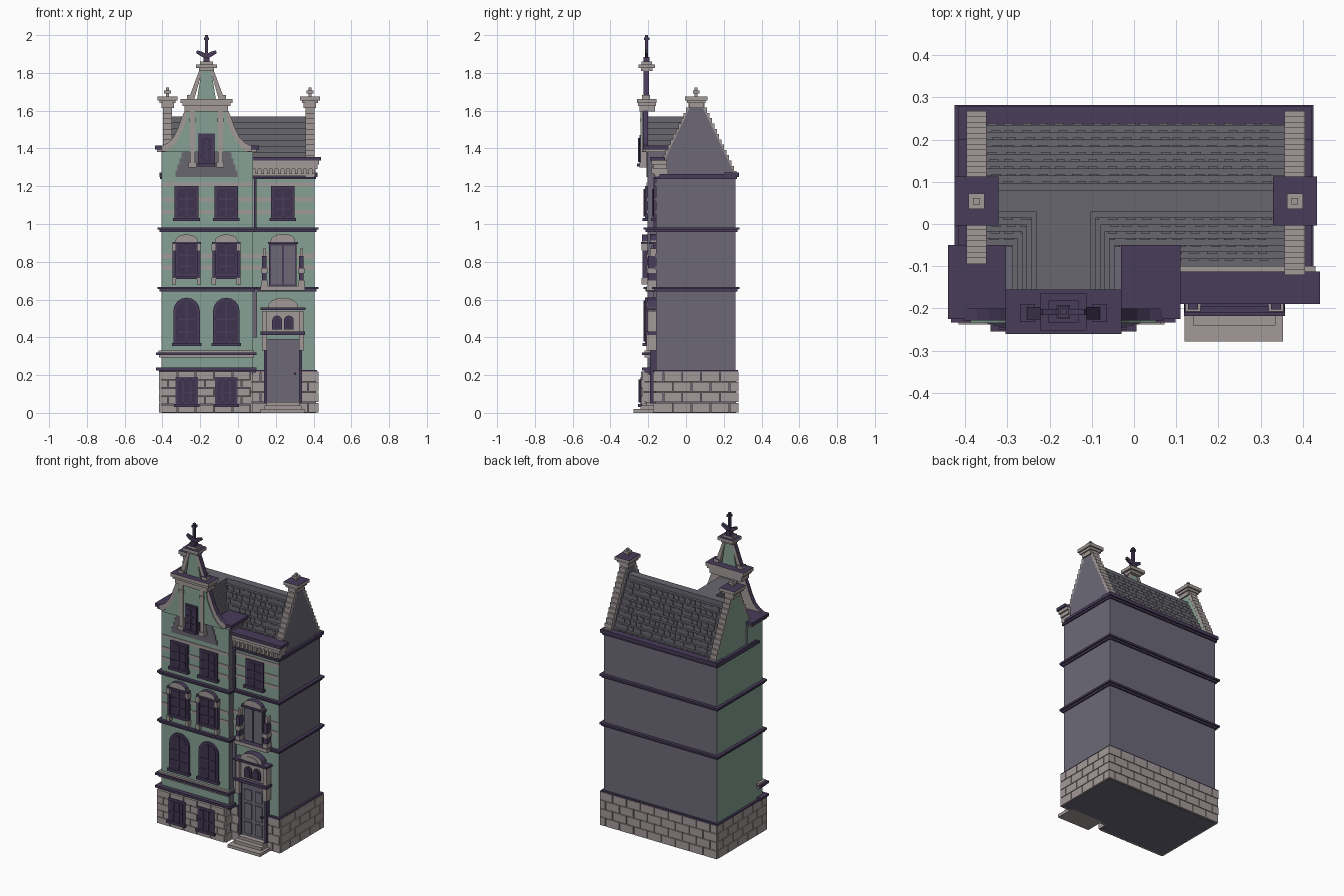
import bpy, bmesh, math, random

if "Cube" in bpy.data.objects:
    bpy.data.objects.remove(bpy.data.objects["Cube"])
random.seed(4)

def lin(c):
    c /= 255
    return c / 12.92 if c <= 0.04045 else ((c + 0.055) / 1.055) ** 2.4

NAMES = {"green": (134, 161, 149), "stone": (163, 154, 153), "purple": (72, 60, 90),
         "slate": (108, 105, 119), "glass": (62, 52, 78), "roof": (104, 103, 111)}
MATS, IDX = [], {}
for n, rgb in NAMES.items():
    m = bpy.data.materials.new(n)
    m.diffuse_color = (*[lin(c) for c in rgb], 1)
    m.use_nodes = True
    m.node_tree.nodes["Principled BSDF"].inputs["Base Color"].default_value = m.diffuse_color
    IDX[n] = len(MATS)
    MATS.append(m)
parts = {}

def prism(part, pts, a, b, mat, axis="y"):
    """Extrude a profile (x,z) along y, or (y,z) along x. 'wall' and 'trim' colour by direction."""
    bm = parts.setdefault(part, bmesh.new())
    put = (lambda p, t: (p[0], t, p[1])) if axis == "y" else (lambda p, t: (t, p[0], p[1]))
    va = [bm.verts.new(put(p, a)) for p in pts]
    vb = [bm.verts.new(put(p, b)) for p in pts]
    k = len(pts)
    faces = [bm.faces.new(va), bm.faces.new(vb)]
    faces += [bm.faces.new((va[i], va[(i + 1) % k], vb[(i + 1) % k], vb[i])) for i in range(k)]
    bmesh.ops.recalc_face_normals(bm, faces=faces)
    for f in faces:
        f.normal_update()
        if mat == "wall":
            f.material_index = IDX["green" if f.normal.y < -.5 or f.normal.x < -.5 else "slate"]
        elif mat == "trim":
            f.material_index = IDX["purple" if f.normal.z > .1 else "stone"]
        else:
            f.material_index = IDX[mat]

def box(part, x0, x1, y0, y1, z0, z1, mat):
    prism(part, [(x0, z0), (x1, z0), (x1, z1), (x0, z1)], y0, y1, mat)

def arch(x0, x1, z0, z1, rise):
    c, r = (x0 + x1) / 2, (x1 - x0) / 2
    return [(x0, z0), (x1, z0)] + [(c + r * math.cos(t * math.pi / 8), z1 - rise + rise * math.sin(t * math.pi / 8))
                                   for t in range(9)]

CX, BAY, FRONT = -0.167, -0.205, -0.16

# walls
box("main_walls", -.405, .405, FRONT, .262, .2, 1.25, "wall")
box("bay_walls", -.405, .08, BAY, -.05, .2, 1.39, "wall")

# stone base with separate blocks
box("base_core", -.406, .413, -.161, .266, 0, .22, "slate")
box("base_core", -.406, .07, -.222, -.1, 0, .22, "slate")

def blocks(a, b, fixed, out, axis, rows=4, w=.1):
    h = .22 / rows
    for r in range(rows):
        t = a - (w / 2 if r % 2 else 0)
        while t < b - .005:
            s, e = max(t, a) + .0025, min(t + w, b) - .0025
            t += w
            if e - s < .01:
                continue
            z0, z1 = r * h + .002, (r + 1) * h - .002
            lo, hi = min(fixed, fixed + out), max(fixed, fixed + out)
            if axis == "x":
                box("base_blocks", s, e, lo, hi, z0, z1, "stone")
            else:
                box("base_blocks", lo, hi, s, e, z0, z1, "stone")

blocks(-.418, .425, .265, .014, "x")
blocks(-.17, .279, .411, .014, "y")
blocks(-.235, .279, -.404, -.014, "y")
blocks(.07, .425, -.16, -.014, "x")
blocks(-.418, .075, -.22, -.018, "x", 5, .097)
blocks(-.235, -.17, .066, .012, "y")

# string courses running round the house
def course(z, h, p, bay=True):
    box("string_courses", -.405 - p, .405 + p, FRONT - p, .262 + p, z, z + h, "purple")
    if bay:
        box("string_courses", -.405 - p, .08 + p, BAY - p, -.1, z, z + h, "purple")

for z in (.655, .97):
    course(z - .012, .012, .01)
    course(z, .012, .02)
course(.215, .012, .014)
course(1.237, .012, .009, False)
for z, h, p, m in ((.225, .014, .028, "purple"), (.293, .014, .014, "stone"), (.307, .014, .028, "purple"),
                   (.321, .01, .016, "stone")):
    box("bay_plinth_bands", -.405 - p, .07 + p, BAY - p, -.15, z, z + h, m)

# pale brick stripes on the front
for z in (.77, .83, 1.065, 1.13, 1.21):
    box("front_stripes", -.404, .079, BAY - .004, BAY + .01, z - .01, z + .01, "stone")
    box("front_stripes", .08, .404, FRONT - .004, FRONT + .01, z - .01, z + .01, "stone")

# windows: frame, panes split by bars, sill
def window(x0, x1, z0, z1, y, rise=0, cols=2, rows=3):
    shape = arch(x0, x1, z0, z1, rise) if rise else [(x0, z0), (x1, z0), (x1, z1), (x0, z1)]
    prism("window_frames", shape, y - .012, y + .01, "purple")
    e = .014
    inner = arch(x0 + e, x1 - e, z0 + e, z1 - e, rise * .8) if rise else \
        [(x0 + e, z0 + e), (x1 - e, z0 + e), (x1 - e, z1 - e), (x0 + e, z1 - e)]
    prism("window_panes", inner, y - .015, y, "glass")
    top = z1 - e - rise * .5
    for i in range(1, cols):
        x = x0 + (x1 - x0) * i / cols
        box("window_bars", x - .005, x + .005, y - .021, y, z0 + e, z1 - e, "purple")
    for j in range(1, rows):
        z = z0 + (top - z0) * j / rows
        box("window_bars", x0 + e, x1 - e, y - .02, y, z - .004, z + .004, "purple")
    box("window_sills", x0 - .008, x1 + .008, y - .025, y, z0 - .01, z0 + .006, "purple")

for c in (-.272, -.062):
    window(c - .06, c + .06, .04, .19, -.23, 0, 3, 2)
    window(c - .07, c + .07, .365, .61, BAY, .07)
    window(c - .063, c + .063, .72, .905, BAY)
    window(c - .063, c + .063, 1.025, 1.2, BAY)
    # arched stone hoods, side posts and brackets of the second floor
    prism("window_hoods", arch(c - .06, c + .06, .905, .945, .035), BAY - .028, BAY, "trim")
    box("window_hoods", c - .075, c + .075, BAY - .032, BAY, .893, .906, "purple")
    for s in (-1, 1):
        x = c + s * .066
        box("window_brackets", x - .008, x + .008, BAY - .024, BAY, .69, .89, "purple")
        box("window_brackets", x - .011, x + .011, BAY - .03, BAY, .68, .715, "stone")
        box("window_brackets", x - .011, x + .011, BAY - .03, BAY, .86, .893, "stone")
window(.175, .3, 1.025, 1.2, FRONT)

# entrance: steps, door, small arched windows, hood, balcony door
box("steps", .12, .353, -.278, -.15, 0, .02, "stone")
box("steps", .14, .335, -.24, -.15, .02, .04, "stone")
box("steps", .15, .325, -.21, -.15, .04, .058, "stone")
D = 0.238
box("front_door", D - .088, D + .088, FRONT - .018, FRONT, .05, .39, "slate")
for s in (-1, 1):
    box("door_surround", D + s * .092 - .008, D + s * .092 + .008, FRONT - .03, FRONT, .05, .4, "purple")
    for z0, z1 in ((.075, .15), (.17, .27), (.29, .36)):
        box("door_panels", D + s * .038 - .026, D + s * .038 + .026, FRONT - .025, FRONT, z0, z1, "slate")
    box("door_brackets", D + s * .098 - .014, D + s * .098 + .014, FRONT - .05, FRONT, .33, .415, "stone")
    box("door_brackets", D + s * .098 - .012, D + s * .098 + .012, FRONT - .045, FRONT, .43, .54, "stone")
    prism("small_windows", arch(D + s * .031 - .026, D + s * .031 + .026, .442, .515, .026),
          FRONT - .036, FRONT, "purple")
    prism("small_window_panes", arch(D + s * .031 - .015, D + s * .031 + .015, .452, .503, .015),
          FRONT - .041, FRONT, "glass")
box("door_knob", D + .055, D + .068, FRONT - .032, FRONT, .2, .213, "purple")
box("door_shelf", D - .118, D + .118, FRONT - .058, FRONT, .413, .43, "purple")
box("overlight_panel", D - .09, D + .09, FRONT - .028, FRONT, .43, .54, "stone")
box("overlight_hood", D - .12, D + .12, FRONT - .058, FRONT, .545, .558, "purple")
prism("overlight_hood", arch(D - .08, D + .08, .558, .61, .05), FRONT - .045, FRONT, "trim")
prism("overlight_hood", arch(D - .05, D + .05, .558, .59, .03), FRONT - .05, FRONT, "stone")
box("balcony_ledge", D - .118, D + .118, FRONT - .05, FRONT, .648, .672, "trim")
box("balcony_door", D - .073, D + .073, FRONT - .016, FRONT, .672, .9, "purple")
for s in (-1, 1):
    box("balcony_door_leaves", D + s * .034 - .029, D + s * .034 + .029, FRONT - .022, FRONT, .68, .885, "slate")
    box("balcony_posts", D + s * .098 - .012, D + s * .098 + .012, FRONT - .042, FRONT, .672, .83, "purple")
    box("balcony_posts", D + s * .098 - .018, D + s * .098 + .018, FRONT - .047, FRONT, .74, .765, "stone")
    box("balcony_posts", D + s * .098 - .016, D + s * .098 + .016, FRONT - .045, FRONT, .672, .7, "stone")
    box("balcony_posts", D + s * .098 - .008, D + s * .098 + .008, FRONT - .03, FRONT, .83, .87, "stone")
box("balcony_hood", D - .08, D + .08, FRONT - .035, FRONT, .893, .906, "purple")
prism("balcony_hood", arch(D - .065, D + .065, .906, .948, .036), FRONT - .03, FRONT, "trim")

# drainpipe in the corner beside the bay
box("drainpipe", .084, .098, FRONT - .012, FRONT, .98, 1.25, "purple")
box("drainpipe", .08, .1, FRONT - .012, FRONT, .4, .65, "slate")

# right front cornice with small blocks
box("front_cornice", .08, .41, -.168, -.1, 1.255, 1.29, "stone")
box("front_cornice", .08, .42, -.176, -.1, 1.29, 1.315, "stone")
box("front_cornice", .08, .43, -.183, -.1, 1.315, 1.335, "stone")
box("front_cornice", .08, .44, -.19, -.112, 1.335, 1.355, "purple")
for i in range(11):
    x = .1 + i * .03
    box("cornice_blocks", x - .007, x + .007, -.182, -.12, 1.265, 1.3, "stone")

# eaves at the back and sides
box("back_eave", -.416, .42, .2, .28, 1.25, 1.272, "purple")
box("side_eaves", -.416, .42, -.14, .21, 1.249, 1.266, "purple")

# stepped tile roofs: main ridge along x, cross ridge behind the front gable
N = 10
for i in range(N):
    t = i / (N - 1)
    z0 = 1.25 + .032 * i
    yf, yb, w = -.115 + .145 * t, .235 - .155 * t, .165 - .1 * t
    box("main_roof", -.36, .36, yf, yb, z0, z0 + .032, "roof")
    box("cross_roof", CX - w, CX + w, -.21, .06, z0, z0 + .032, "roof")
    for k in range(18):
        x = -.35 + .04 * k + random.uniform(0, .015)
        if x < .32 and i < N - 1:
            box("roof_tiles", x, x + .022, yf - .004, yb + .004, z0 + .001, z0 + .028, "roof")

# side parapet gables with coping, cap and cross finial
for s in (-1, 1):
    c = s * .377 + .004
    o = c + s * .024
    prism("gable_walls", [(-.157, 1.25), (.264, 1.25), (.08, 1.635), (.03, 1.635)], c - s * .023, o,
          "green" if s < 0 else "slate", "x")
    for i in range(14):
        t = i / 14
        z0 = 1.25 + .028 * i
        yf, yb = -.157 + .187 * t, .264 - .184 * t
        for y0, y1 in ((yf - .004, yf + .016), (yb - .016, yb + .004)):
            box("gable_coping", c - .024, c + .024, y0, y1, z0, z0 + .03, "stone")
    box("gable_caps", c - .033, c + .033, .015, .093, 1.615, 1.64, "stone")
    box("gable_caps", c - .042, c + .042, .005, .103, 1.64, 1.655, "stone")
    box("gable_caps", c - .052, c + .052, -.004, .113, 1.655, 1.676, "trim")
    box("gable_finials", c - .008, c + .008, .046, .062, 1.676, 1.722, "stone")
    box("gable_finials", c - .019, c + .019, .036, .072, 1.692, 1.708, "stone")

# bay eaves either side of the front gable
for x0, x1 in ((-.44, -.303), (-.031, .11)):
    box("bay_eaves", x0, x1, -.225, -.05, 1.395, 1.415, "purple")
    box("bay_eaves", x0 + .012, x1 - .012, -.217, -.06, 1.38, 1.395, "stone")

# sweeping front gable
def mirror(half):
    return [(CX + x, z) for x, z in half] + [(CX - x, z) for x, z in reversed(half)]

outer = [(.238, 1.385), (.235, 1.415), (.205, 1.43), (.175, 1.46), (.15, 1.51), (.132, 1.56), (.115, 1.6)]
inner = [(.22, 1.38), (.185, 1.405), (.155, 1.44), (.13, 1.49), (.11, 1.54), (.1, 1.6)]
prism("front_gable_edge", mirror(outer), -.228, -.2, "trim")
prism("front_gable_wall", mirror(inner), -.234, -.21, "green")
box("gable_window_back", CX - .045, CX + .045, -.24, -.21, 1.305, 1.48, "purple")
window(CX - .039, CX + .039, 1.315, 1.47, -.234, 0, 2, 3)
for s in (-1, 1):
    x = CX + s * .074
    box("gable_pilasters", x - .013, x + .013, -.24, -.205, 1.32, 1.6, "stone")
    box("gable_pilasters", x - .02, x + .02, -.245, -.205, 1.3, 1.325, "stone")
    box("gable_pilasters", x - .017, x + .017, -.244, -.205, 1.54, 1.56, "stone")

# gable cornice, upper gable, top cap
box("gable_cornice", CX - .115, CX + .115, -.245, -.165, 1.595, 1.625, "stone")
box("gable_cornice", CX - .127, CX + .127, -.253, -.16, 1.625, 1.64, "stone")
box("gable_cornice", CX - .137, CX + .137, -.26, -.155, 1.64, 1.662, "trim")
prism("upper_gable", mirror([(.05, 1.66), (.024, 1.82)]), -.221, -.201, "green")
for s in (-1, 1):
    prism("upper_gable_sides", [(CX + s * a, z) for a, z in ((.095, 1.66), (.065, 1.66), (.022, 1.81), (.036, 1.82))],
          -.226, -.196, "trim")
    box("upper_gable_sides", CX + s * .085 - .018, CX + s * .085 + .018, -.232, -.19, 1.66, 1.682, "trim")
box("top_cap", CX - .04, CX + .04, -.238, -.178, 1.81, 1.825, "stone")
box("top_cap", CX - .055, CX + .055, -.252, -.164, 1.825, 1.845, "trim")
box("top_cap", CX - .035, CX + .035, -.235, -.181, 1.845, 1.86, "trim")

# finial with curled arms
box("top_finial", CX - .007, CX + .007, -.216, -.2, 1.85, 2.0, "purple")
box("top_finial", CX - .013, CX + .013, -.222, -.194, 1.975, 1.988, "purple")
box("top_finial", CX - .016, CX + .016, -.224, -.192, 1.86, 1.885, "purple")
for s in (-1, 1):
    prism("top_finial", [(CX + s * a, z) for a, z in ((0, 1.875), (.03, 1.888), (.055, 1.905), (.05, 1.92), (.025, 1.912), (0, 1.9))],
          -.215, -.201, "purple")

# turn each collected part into an object
for name, bm in parts.items():
    me = bpy.data.meshes.new(name)
    bm.to_mesh(me)
    bm.free()
    for m in MATS:
        me.materials.append(m)
    bpy.context.collection.objects.link(bpy.data.objects.new(name, me))
